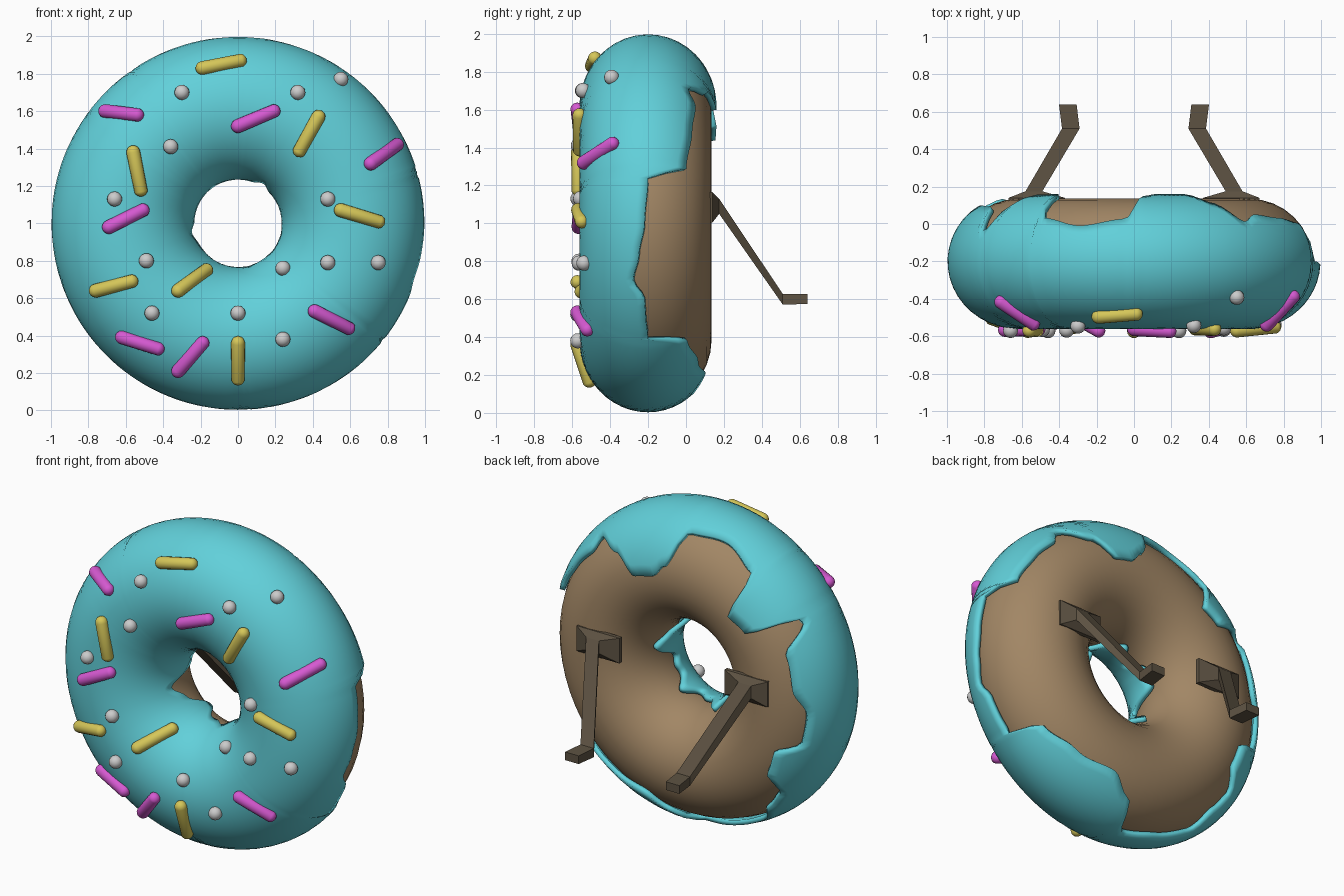
import bpy, bmesh, math
from mathutils import Vector

if "Cube" in bpy.data.objects:
    bpy.data.objects.remove(bpy.data.objects["Cube"])

CY, CZ, R = -0.2, 1.0, 0.615      # ring centre and major radius
ICE = (0.382, 0.362)              # icing tube radii (radial, depth)
DOUGH = (0.34, 0.335)             # dough tube radii


def material(name, rgb):
    m = bpy.data.materials.new(name)
    m.diffuse_color = (*rgb, 1)
    m.use_nodes = True
    m.node_tree.nodes["Principled BSDF"].inputs["Base Color"].default_value = m.diffuse_color
    return m


TEAL = material("teal_icing", (0.12, 0.63, 0.70))
BROWN = material("baked_dough", (0.36, 0.24, 0.13))
DARK = material("dark_wood", (0.11, 0.085, 0.055))
YELLOW = material("yellow_sugar", (0.67, 0.57, 0.10))
PINK = material("pink_sugar", (0.67, 0.10, 0.64))


def finish(name, bm, mat=None, smooth=True):
    bmesh.ops.recalc_face_normals(bm, faces=bm.faces)
    me = bpy.data.meshes.new(name)
    bm.to_mesh(me)
    bm.free()
    ob = bpy.data.objects.new(name, me)
    bpy.context.collection.objects.link(ob)
    if mat:
        me.materials.append(mat)
    for p in me.polygons:
        p.use_smooth = smooth
    return ob


def tube_point(theta, phi, radii):
    """theta runs round the ring, phi round the tube (0 front, 90 outside, 180 back)."""
    rad = R + radii[0] * math.sin(phi)
    return Vector((rad * math.cos(theta), CY - radii[1] * math.cos(phi), CZ + rad * math.sin(theta)))


def on_icing(x, z, lift=0.012):
    """Point on the front of the icing at x, z."""
    s = max(-0.95, min(0.95, (math.hypot(x, z - CZ) - R) / ICE[0]))
    return Vector((x, CY - ICE[1] * math.sqrt(1 - s * s) - lift, z))


# Dough ring
bm = bmesh.new()
NT, NP = 64, 32
g = [[bm.verts.new(tube_point(2 * math.pi * i / NT, 2 * math.pi * j / NP, DOUGH))
      for j in range(NP)] for i in range(NT)]
for i in range(NT):
    for j in range(NP):
        a, b = g[i], g[(i + 1) % NT]
        k = (j + 1) % NP
        bm.faces.new((a[j], b[j], b[k], a[k]))
finish("dough_ring", bm, BROWN)

# Icing shell: how far it wraps round the outside (degrees), by ring angle
DRIPS = [(-38, 90), (-30, 88), (-24, 87), (-18, 77), (-10, 82), (0, 87), (14, 90), (18, 124),
         (32, 130), (44, 134), (50, 126), (59, 150), (67, 175), (78, 176), (86, 165), (93, 129),
         (108, 122), (122, 130), (128, 174), (140, 170), (147, 116), (156, 144), (171, 146),
         (182, 134), (194, 135), (202, 157), (213, 154), (220, 131), (230, 126), (240, 108),
         (255, 104), (268, 98), (275, 133), (286, 147), (304, 137), (319, 125), (322, 90)]


def outer_edge(deg):
    deg = (deg + 38) % 360 - 38
    for (a, pa), (b, pb) in zip(DRIPS, DRIPS[1:]):
        if a <= deg <= b:
            t = (deg - a) / (b - a)
            return pa + (pb - pa) * t * t * (3 - 2 * t)
    return 90


def inner_edge(t):
    return -(92 + 10 * math.sin(5 * t) + 8 * math.sin(3 * t + 1) + 4 * math.sin(11 * t))


bm = bmesh.new()
NT, NP = 180, 26
g = []
for i in range(NT):
    t = 2 * math.pi * i / NT
    lo, hi = inner_edge(t), outer_edge(360 * i / NT)
    g.append([bm.verts.new(tube_point(t, math.radians(lo + (hi - lo) * j / NP), ICE))
              for j in range(NP + 1)])
for i in range(NT):
    a, b = g[i], g[(i + 1) % NT]
    for j in range(NP):
        # winding keeps normals pointing out of the tube
        bm.faces.new((a[j], b[j], b[j + 1], a[j + 1]))
icing = finish("icing", bm, TEAL)
front = icing.data.polygons[NP // 2]
if front.normal.y > 0:
    icing.data.flip_normals()
sol = icing.modifiers.new("thickness", "SOLIDIFY")
sol.thickness = 0.03
sol.offset = -1
bpy.context.view_layer.objects.active = icing
icing.select_set(True)
bpy.ops.object.shade_smooth_by_angle(angle=math.radians(50))


# Rod sprinkles: capsules lying on the icing between two front-view points
def capsule(name, p, q, mat, r=0.037):
    bm = bmesh.new()
    bmesh.ops.create_uvsphere(bm, u_segments=16, v_segments=10, radius=r)
    for e in [e for e in bm.edges if abs(e.verts[0].co.z) < 1e-5 and abs(e.verts[1].co.z) < 1e-5]:
        e.tag = True
    half = (q - p).length / 2
    rot = (q - p).to_track_quat('Z', 'Y')
    mid = (p + q) / 2
    for v in bm.verts:
        v.co.z += half if v.co.z > 1e-5 else -half
        v.co = rot @ v.co + mid
    finish(name, bm, mat)


RODS = {
    "yellow": (YELLOW, [(-.19, 1.83, .01, 1.87), (-.56, 1.38, -.52, 1.18), (.43, 1.57, .33, 1.39),
                        (.55, 1.07, .75, 1.01), (-.76, .64, -.57, .69), (-.32, .64, -.17, .75),
                        (0, .36, 0, .17)]),
    "pink": (PINK, [(-.71, 1.6, -.54, 1.58), (0, 1.52, .19, 1.6), (.71, 1.32, .85, 1.42),
                    (-.69, .98, -.51, 1.07), (-.62, .39, -.43, .33), (-.32, .21, -.19, .36),
                    (.41, .53, .59, .44)]),
}
for colour, (mat, rods) in RODS.items():
    for n, (x1, z1, x2, z2) in enumerate(rods, 1):
        capsule(f"{colour}_sprinkle_{n}", on_icing(x1, z1), on_icing(x2, z2), mat)

# Round sugar pearls
PEARLS = [(-.3, 1.7), (.32, 1.7), (.55, 1.77), (-.36, 1.41), (-.66, 1.13), (.48, 1.13), (-.49, .8),
          (.24, .76), (.48, .79), (.75, .79), (-.46, .52), (0, .52), (.24, .38)]
for n, (x, z) in enumerate(PEARLS, 1):
    bm = bmesh.new()
    bmesh.ops.create_uvsphere(bm, u_segments=16, v_segments=10, radius=0.04)
    bmesh.ops.translate(bm, verts=bm.verts, vec=on_icing(x, z))
    finish(f"sugar_pearl_{n}", bm)

# Back legs: rectangular sections lofted from plate to foot (y, x, half width, z, half height)
LEG = [(.115, .52, .15, 1.085, .08), (.14, .52, .15, 1.085, .08), (.175, .535, .045, 1.09, .04),
       (.51, .338, .047, .6, .028), (.64, .354, .047, .6, .026)]
for name, side in (("right_leg", 1), ("left_leg", -1)):
    bm = bmesh.new()
    rings = [[bm.verts.new((side * (x + sx * w), y, z + sz * h))
              for sx, sz in ((-1, -1), (1, -1), (1, 1), (-1, 1))] for y, x, w, z, h in LEG]
    for a, b in zip(rings, rings[1:]):
        for k in range(4):
            m = (k + 1) % 4
            bm.faces.new((a[k], a[m], b[m], b[k]))
    bm.faces.new(rings[0])
    bm.faces.new(rings[-1])
    finish(name, bm, DARK, smooth=False)
